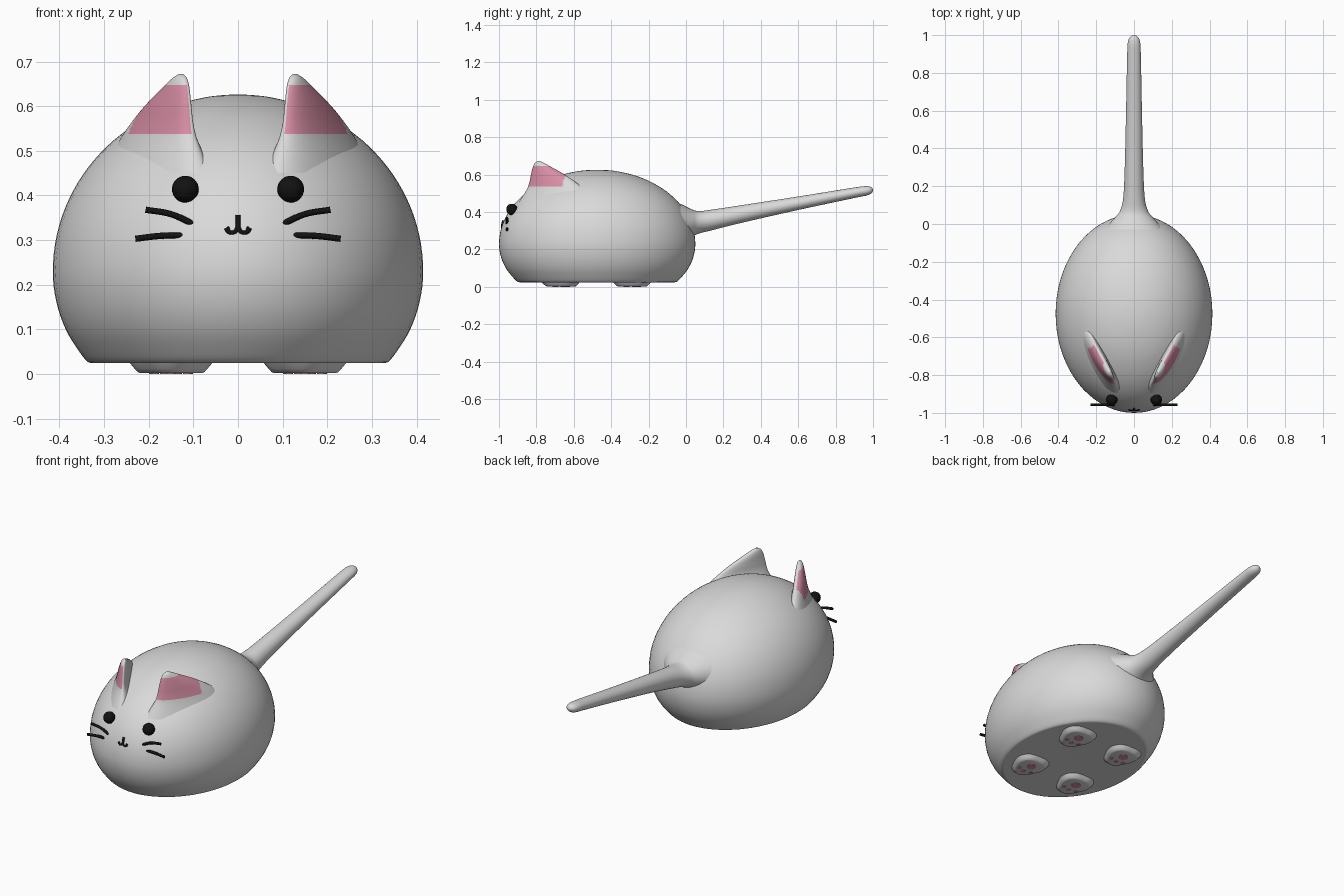
import bpy, bmesh, math
from mathutils import Vector

if "Cube" in bpy.data.objects:
    bpy.data.objects.remove(bpy.data.objects["Cube"], do_unlink=True)


def material(name, rgb):
    m = bpy.data.materials.new(name)
    m.use_nodes = True
    m.diffuse_color = (*rgb, 1)
    bsdf = m.node_tree.nodes["Principled BSDF"]
    bsdf.inputs["Base Color"].default_value = (*rgb, 1)
    bsdf.inputs["Roughness"].default_value = 0.6
    return m


FUR = material("pale grey fur", (0.7, 0.7, 0.7))
PINK = material("soft pink", (0.68, 0.27, 0.37))
BLACK = material("black", (0.006, 0.006, 0.006))


def smooth_rows(rows, steps):
    """Catmull-Rom interpolation between rows of numbers."""
    rows = [Vector(r) for r in rows]
    out = []
    for i in range(len(rows) - 1):
        a, b, c = rows[max(i - 1, 0)], rows[i], rows[i + 1]
        d = rows[min(i + 2, len(rows) - 1)]
        for k in range(steps):
            t = k / steps
            out.append(b + (c - a) * (t / 2) + (a * 2 - b * 5 + c * 4 - d) * (t * t / 2)
                       + (b * 3 - a - c * 3 + d) * (t ** 3 / 2))
    return out + [rows[-1]]


def loft(name, rings, mats, pick=None, angle=50):
    """Skin a stack of rings, cap both ends, colour faces by a rule."""
    bm = bmesh.new()
    stack = [[bm.verts.new(p) for p in ring] for ring in rings]
    n = len(stack[0])
    for lo, hi in zip(stack, stack[1:]):
        for i in range(n):
            j = (i + 1) % n
            bm.faces.new((lo[i], lo[j], hi[j], hi[i]))
    bm.faces.new(stack[0][::-1])
    bm.faces.new(stack[-1])
    bmesh.ops.recalc_face_normals(bm, faces=bm.faces)
    if pick:
        for f in bm.faces:
            f.material_index = int(pick(f.calc_center_median(), f.normal))
    me = bpy.data.meshes.new(name)
    bm.to_mesh(me)
    bm.free()
    for m in mats:
        me.materials.append(m)
    ob = bpy.data.objects.new(name, me)
    bpy.context.collection.objects.link(ob)
    finish(ob, angle)
    return ob


def finish(ob, angle=50):
    bpy.ops.object.select_all(action="DESELECT")
    ob.select_set(True)
    bpy.context.view_layer.objects.active = ob
    bpy.ops.object.shade_smooth_by_angle(angle=math.radians(angle))


def circle(n):
    return [(math.cos(2 * math.pi * i / n), math.sin(2 * math.pi * i / n)) for i in range(n)]


# Body: oval rings, rounded skirt and flat underside
skirt = [(0.77, 0.025), (0.81, 0.027), (0.86, 0.052), (0.93, 0.1), (0.98, 0.16), (1, 0.23)]
dome = [(math.cos(a), 0.23 + 0.396 * math.sin(a))
        for a in [math.radians(d) for d in (12, 24, 36, 48, 60, 70, 79, 85, 89)]]
loft("body", [[(0.415 * s * c, -0.475 + 0.525 * s * d, z) for c, d in circle(72)]
              for s, z in smooth_rows(skirt + dome, 4)], [FUR])

# Tail: flared root, long taper, round tip (y, centre z, half width, half height)
tail = [(-0.03, 0.335, 0.16, 0.11), (0.03, 0.34, 0.105, 0.075), (0.07, 0.345, 0.074, 0.06),
        (0.14, 0.358, 0.057, 0.055), (0.3, 0.39, 0.049, 0.047), (0.6, 0.447, 0.042, 0.036),
        (0.9, 0.503, 0.036, 0.028), (0.965, 0.513, 0.032, 0.025), (0.99, 0.516, 0.021, 0.017),
        (1, 0.517, 0.005, 0.004)]
loft("tail", [[(w * c, y, z + h * s) for c, s in circle(32)]
              for y, z, w, h in smooth_rows(tail, 5)], [FUR])

# Ears: thin fins swept backwards, pink on the outer front side
# rows: height, front end, back end, outer thickness, inner thickness
ear_rows = [(0.45, -0.07, 0.38, 0.085, 0.07), (0.52, -0.022, 0.32, 0.058, 0.035),
            (0.56, -0.006, 0.27, 0.046, 0.02), (0.6, 0.003, 0.205, 0.036, 0.016),
            (0.64, 0.014, 0.125, 0.024, 0.014), (0.662, 0.026, 0.08, 0.015, 0.01),
            (0.672, 0.042, 0.056, 0.004, 0.004)]
along = Vector((0.46, 0.888, 0))
outward = Vector((0.888, -0.46, 0))
root = Vector((0.105, -0.83, 0))


def ear(name, side):
    def ring(row):
        z, a, b, out, inn = row
        pts = []
        for c, s in circle(64):
            p = root + along * ((a + b) / 2 + c * (b - a) / 2)
            p += outward * s * (out if s > 0 else inn)
            pts.append((p.x * side, p.y, z))
        return pts

    def is_pink(p, n):
        q = Vector((p.x * side, p.y, 0)) - root
        facing = n.x * side * outward.x + n.y * outward.y
        return 0.535 < p.z < 0.646 and facing > 0.2 and q.dot(along) < 0.215

    loft(name, [ring(r) for r in smooth_rows(ear_rows, 8)], [FUR, PINK], is_pink)


# Paws: shallow three-lobed bumps with pink pads underneath
paw_rows = [(1.05, 0.03), (0.99, 0.022), (0.9, 0.012), (0.82, 0.004), (0.74, 0.002)]


def paw(name, x, y):
    def ring(s, z):
        pts = []
        for c, d in circle(48):
            lobe = s * (1 + 0.1 * math.cos(3 * math.atan2(-c, -d)))
            pts.append((x + 0.088 * lobe * c, y + 0.1 * lobe * d, z))
        return pts
    loft(name, [ring(*r) for r in paw_rows], [FUR])
    pads = [(0, 0.015, 0.025)] + [(t * 0.038, -0.034 - 0.01 * (t == 0), 0.011) for t in (-1, 0, 1)]
    for i, (px, py, r) in enumerate(pads):
        loft(f"{name}_pad_{i}", [[(x + px + r * c, y + py + r * d, z) for c, d in circle(20)]
                                 for z in (0, 0.004)], [PINK])


# Eyes: glossy black beads
def eye(name, side):
    bpy.ops.mesh.primitive_uv_sphere_add(segments=32, ring_count=16, radius=0.03,
                                         location=(side * 0.118, -0.931, 0.414))
    ob = bpy.context.object
    ob.name = name
    ob.data.materials.append(BLACK)
    finish(ob)


# Whiskers and mouth: round strokes along short curves
def stroke(name, pts, radius):
    cu = bpy.data.curves.new(name, "CURVE")
    cu.dimensions = "3D"
    cu.bevel_depth = radius
    cu.bevel_resolution = 4
    cu.use_fill_caps = True
    sp = cu.splines.new("BEZIER")
    sp.bezier_points.add(len(pts) - 1)
    for bp, p in zip(sp.bezier_points, pts):
        bp.co = p
        bp.handle_left_type = bp.handle_right_type = "AUTO"
    cu.materials.append(BLACK)
    ob = bpy.data.objects.new(name, cu)
    bpy.context.collection.objects.link(ob)
    bpy.ops.object.select_all(action="DESELECT")
    ob.select_set(True)
    bpy.context.view_layer.objects.active = ob
    bpy.ops.object.convert(target="MESH")
    finish(bpy.context.object)


for label, side in (("left", 1), ("right", -1)):
    ear(f"{label}_ear", side)
    eye(f"{label}_eye", side)
    paw(f"front_{label}_paw", side * 0.15, -0.66)
    paw(f"back_{label}_paw", side * 0.15, -0.28)
    stroke(f"{label}_upper_whisker", [(side * x, -0.957, z) for x, z in
                                      ((0.1, 0.336), (0.15, 0.358), (0.207, 0.368))], 0.007)
    stroke(f"{label}_lower_whisker", [(side * x, -0.957, z) for x, z in
                                      ((0.11, 0.31), (0.165, 0.31), (0.23, 0.303))], 0.007)
    stroke(f"{label}_mouth_curve", [(side * x, -0.983, z) for x, z in
                                    ((0, 0.326), (0.008, 0.317), (0.019, 0.317), (0.026, 0.328))], 0.006)
stroke("nose_line", [(0, -0.977, 0.355), (0, -0.984, 0.325)], 0.006)
